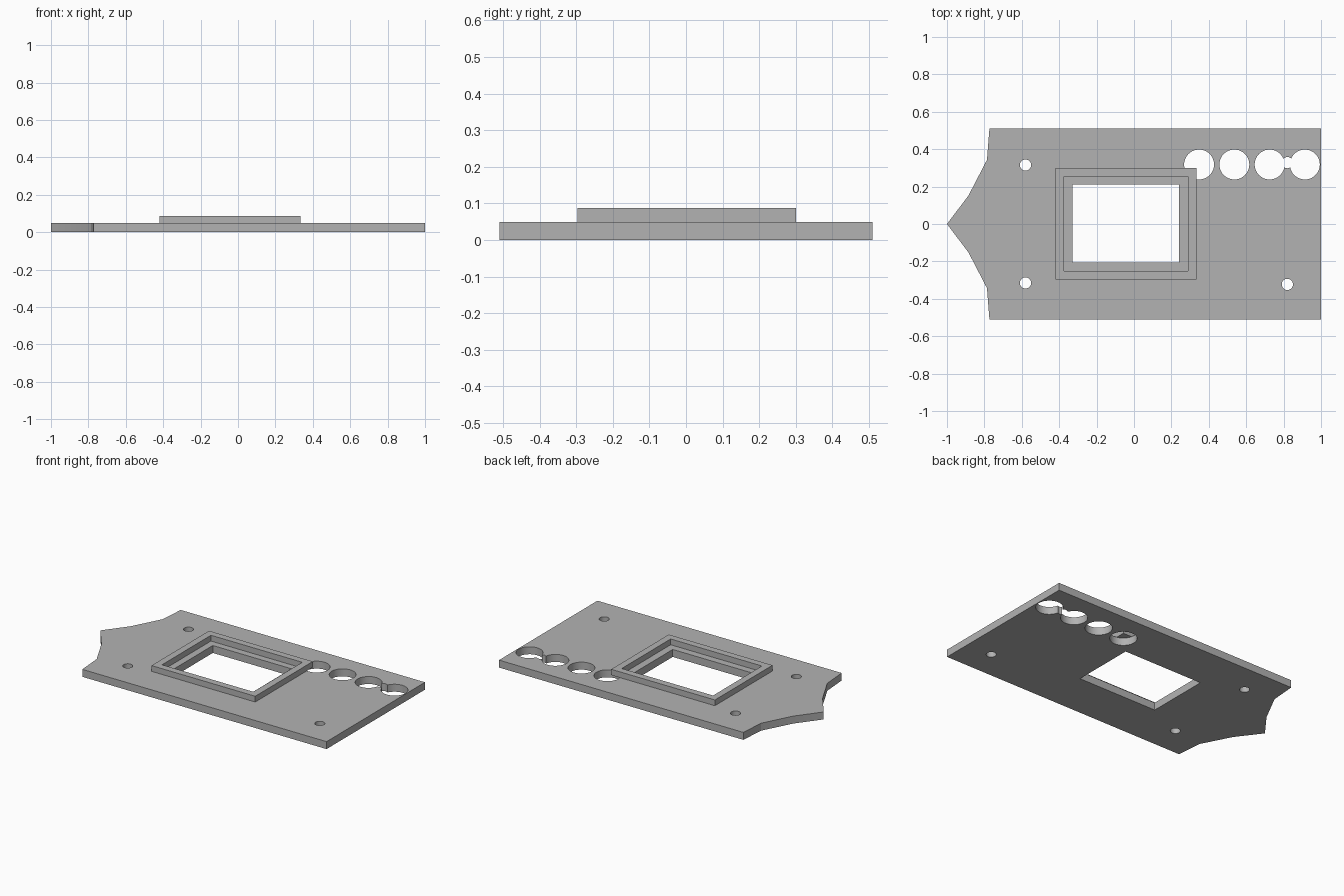
import bpy, bmesh, math

if "Cube" in bpy.data.objects:
    bpy.data.objects.remove(bpy.data.objects["Cube"], do_unlink=True)

PLATE_TOP = 0.049
FRAME_TOP = 0.087

grey = bpy.data.materials.new("plain grey")
grey.use_nodes = True
color = (0.45, 0.45, 0.45, 1)
grey.diffuse_color = color
grey.node_tree.nodes["Principled BSDF"].inputs["Base Color"].default_value = color


def prism(name, outline, z0, z1):
    """Extrude a counter-clockwise outline from z0 to z1."""
    bm = bmesh.new()
    face = bm.faces.new([bm.verts.new((x, y, z0)) for x, y in outline])
    new = bmesh.ops.extrude_face_region(bm, geom=[face])["geom"]
    verts = [v for v in new if isinstance(v, bmesh.types.BMVert)]
    bmesh.ops.translate(bm, verts=verts, vec=(0, 0, z1 - z0))
    bmesh.ops.recalc_face_normals(bm, faces=bm.faces)
    mesh = bpy.data.meshes.new(name)
    bm.to_mesh(mesh)
    bm.free()
    mesh.materials.append(grey)
    obj = bpy.data.objects.new(name, mesh)
    bpy.context.collection.objects.link(obj)
    return obj


def rectangle(x0, x1, y0, y1):
    return [(x0, y0), (x1, y0), (x1, y1), (x0, y1)]


def circle(x, y, r, n=48):
    angles = [2 * math.pi * i / n for i in range(n)]
    return [(x + r * math.cos(a), y + r * math.sin(a)) for a in angles]


def cut(obj, outline):
    """Cut an outline straight through an object."""
    cutter = prism("cutter", outline, -0.2, 0.3)
    cutter.hide_render = True
    mod = obj.modifiers.new("hole", "BOOLEAN")
    mod.operation = "DIFFERENCE"
    mod.solver = "EXACT"
    mod.object = cutter
    bpy.context.view_layer.objects.active = obj
    bpy.ops.object.modifier_apply(modifier=mod.name)
    bpy.data.objects.remove(cutter, do_unlink=True)


# Base plate with a pointed end
side = [(-0.773, 0.51), (-0.786, 0.343), (-0.885, 0.152)]
outline = [(1, -0.51), (1, 0.51)] + side + [(-1, 0)]
outline += [(x, -y) for x, y in reversed(side)]
plate = prism("base_plate", outline, 0, PLATE_TOP)

# Window through the plate
cut(plate, rectangle(-0.33, 0.24, -0.205, 0.21))

# Row of large round holes
for i in range(4):
    cut(plate, circle(0.348 + i * 0.1885, 0.318, 0.08))

# Small mounting holes
for x, y in [(-0.58, 0.315), (-0.58, -0.315), (0.82, -0.323), (0.82, 0.328)]:
    cut(plate, circle(x, y, 0.03, 32))

# Raised frame around the window
frame = prism("window_frame", rectangle(-0.42, 0.333, -0.297, 0.3), PLATE_TOP, FRAME_TOP)
cut(frame, rectangle(-0.375, 0.288, -0.252, 0.255))

# Smooth the hole walls, keep the edges sharp
for obj in (plate, frame):
    bpy.ops.object.select_all(action="DESELECT")
    obj.select_set(True)
    bpy.context.view_layer.objects.active = obj
    bpy.ops.object.shade_smooth_by_angle(angle=math.radians(15))
